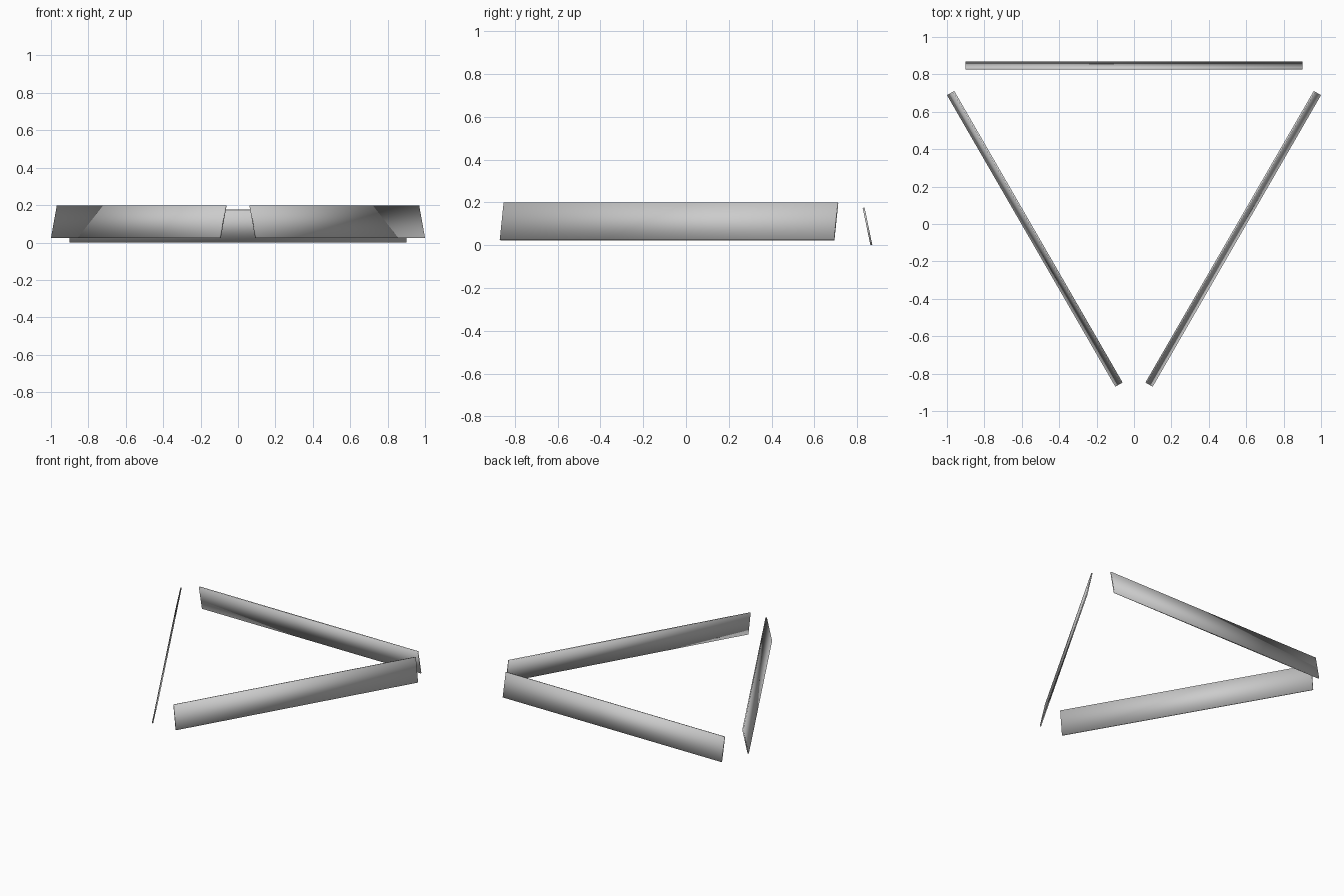
import bpy
from math import radians, sin, cos
from mathutils import Matrix

if "Cube" in bpy.data.objects:
    bpy.data.objects.remove(bpy.data.objects["Cube"])

LENGTH, HEIGHT, THICK = 1.8, 0.178, 0.009
TILT = radians(11.7)
CENTRE_Y = 0.227
# half of the tilted slab's depth and height
HALF_DEPTH = (HEIGHT * sin(TILT) + THICK * cos(TILT)) / 2
HALF_RISE = (HEIGHT * cos(TILT) + THICK * sin(TILT)) / 2


def panel(name, turn, outer, base):
    """Thin plank leaning inward, swung around the centre of the triangle."""
    bpy.ops.mesh.primitive_cube_add(size=1)
    ob = bpy.context.object
    ob.name = name
    ob.data.transform(
        Matrix.Translation((0, CENTRE_Y, 0))
        @ Matrix.Rotation(radians(turn), 4, 'Z')
        @ Matrix.Translation((0, outer - HALF_DEPTH, base + HALF_RISE))
        @ Matrix.Rotation(TILT, 4, 'X')
        @ Matrix.Diagonal((LENGTH, THICK, HEIGHT, 1)))
    ob.data.shade_smooth()


# back plank on the ground, two side planks slightly raised
panel("back_panel", 0, 0.643, 0.0)
panel("left_panel", 120, 0.635, 0.023)
panel("right_panel", -120, 0.635, 0.023)
